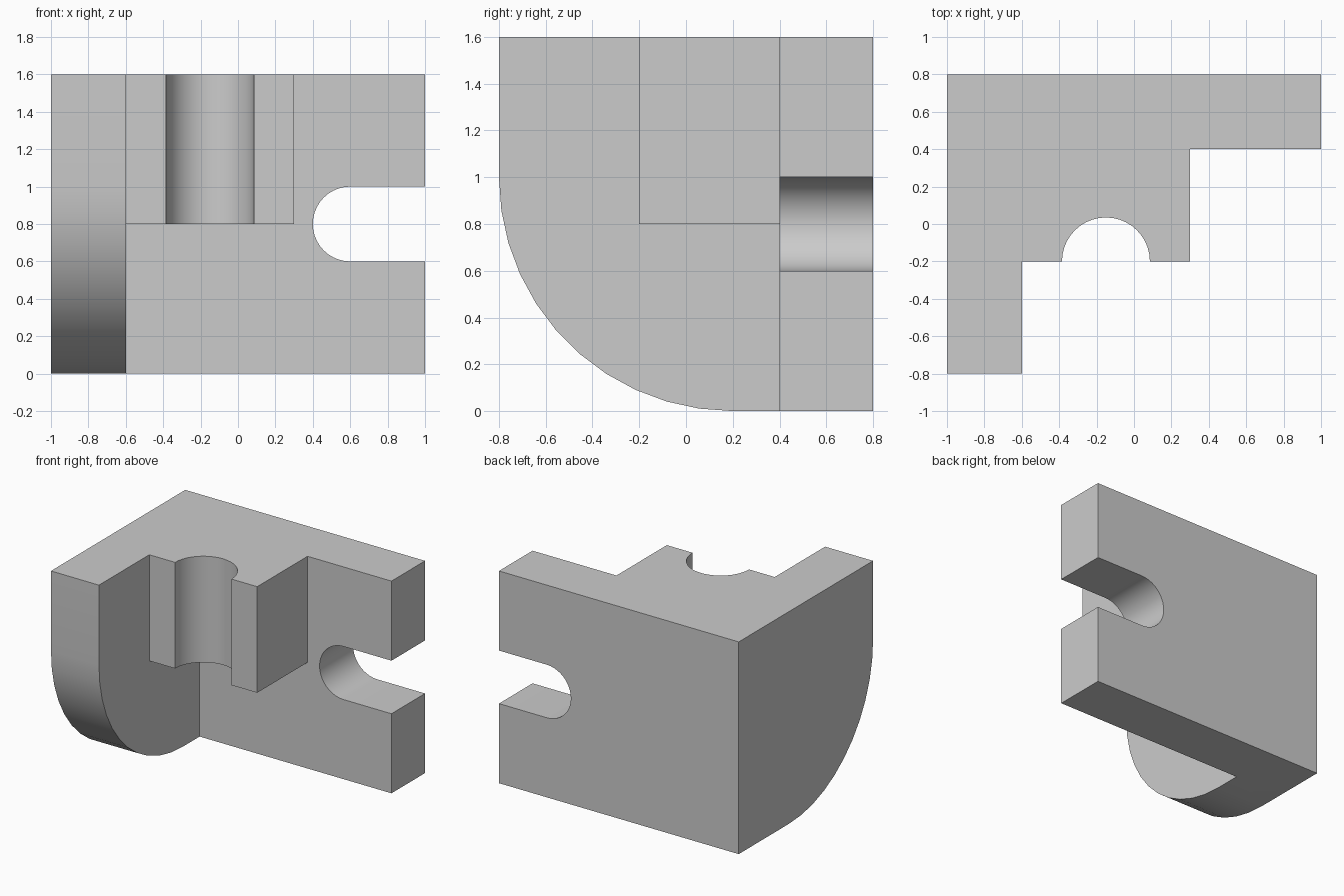
import bpy, bmesh, math
from mathutils import Vector

if "Cube" in bpy.data.objects:
    bpy.data.objects.remove(bpy.data.objects["Cube"])


def arc(cx, cy, r, start, end, steps):
    """Points along a circular arc, angles in degrees."""
    angles = [math.radians(start + (end - start) * i / steps) for i in range(steps + 1)]
    return [(cx + r * math.cos(a), cy + r * math.sin(a)) for a in angles]


def prism(name, points, place, sweep):
    """Extrude a 2D profile, mapped to 3D by place(), along sweep."""
    bm = bmesh.new()
    face = bm.faces.new([bm.verts.new(place(u, v)) for u, v in points])
    new = bmesh.ops.extrude_face_region(bm, geom=[face], use_keep_orig=True)["geom"]
    bmesh.ops.translate(bm, vec=Vector(sweep),
                        verts=[g for g in new if isinstance(g, bmesh.types.BMVert)])
    bmesh.ops.recalc_face_normals(bm, faces=bm.faces)
    mesh = bpy.data.meshes.new(name)
    bm.to_mesh(mesh)
    bm.free()
    obj = bpy.data.objects.new(name, mesh)
    bpy.context.collection.objects.link(obj)
    return obj


# Back plate with an open round-ended slot on its right edge
back = [(-1, 0), (1, 0), (1, 0.6)] + arc(0.6, 0.8, 0.2, 270, 90, 20) + [(1, 1), (1, 1.6), (-1, 1.6)]
bracket = prism("bracket", back, lambda x, z: (x, 0.4, z), (0, 0.4, 0))

# Side plate with a large rounded lower front corner
side = [(0.8, 0), (0.8, 1.6), (-0.8, 1.6)] + arc(0.2, 1, 1, 180, 270, 11)
side_plate = prism("side_plate", side, lambda y, z: (-1, y, z), (0.4, 0, 0))

# Upper block with a half-round groove in its front
block = ([(-0.6, 0.4), (-0.6, -0.2)] + arc(-0.15, -0.2, 0.235, 180, 0, 20)
         + [(0.3, -0.2), (0.3, 0.4)])
groove_block = prism("groove_block", block, lambda x, y: (x, y, 0.8), (0, 0, 0.8))

# Fuse the parts into one solid
bpy.context.view_layer.objects.active = bracket
bracket.select_set(True)
for part in (side_plate, groove_block):
    mod = bracket.modifiers.new("join", "BOOLEAN")
    mod.operation = "UNION"
    mod.solver = "EXACT"
    mod.object = part
    bpy.ops.object.modifier_apply(modifier=mod.name)
    bpy.data.objects.remove(part)

# Merge coplanar faces and shade the curved walls smooth
bm = bmesh.new()
bm.from_mesh(bracket.data)
bmesh.ops.remove_doubles(bm, verts=bm.verts, dist=1e-4)
bmesh.ops.dissolve_limit(bm, angle_limit=math.radians(1), verts=bm.verts, edges=bm.edges)
bm.to_mesh(bracket.data)
bm.free()
bpy.ops.object.shade_smooth_by_angle(angle=math.radians(30))
